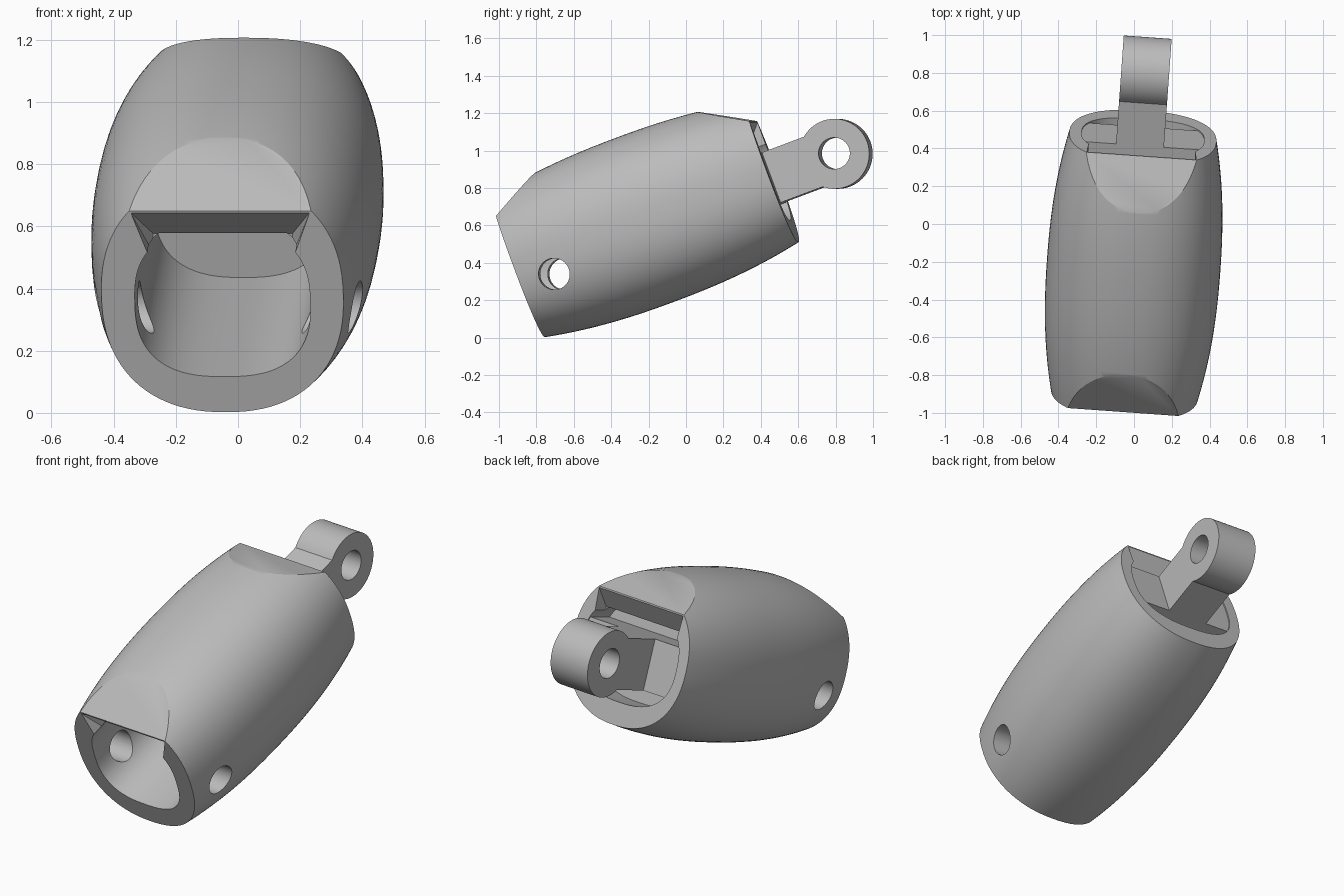
import bpy, bmesh, math
from mathutils import Matrix

old = bpy.data.objects.get("Cube")
if old:
    bpy.data.objects.remove(old, do_unlink=True)

grey = bpy.data.materials.new("light grey")
grey.use_nodes = True
grey.diffuse_color = (0.5, 0.5, 0.5, 1)
grey.node_tree.nodes["Principled BSDF"].inputs["Base Color"].default_value = (0.5, 0.5, 0.5, 1)

# Parts are built along y, then the whole model is pitched up and yawed
POSE = (Matrix.Translation((0.014, 0.003, 0)) @ Matrix.Rotation(math.radians(-4.1), 4, 'Z')
        @ Matrix.Rotation(math.radians(20.5), 4, 'X'))
FRONT, BACK, AXIS = -0.71, 0.74, 0.668
MID = (FRONT + BACK) / 2


def finish(name, bm):
    bmesh.ops.recalc_face_normals(bm, faces=bm.faces)
    mesh = bpy.data.meshes.new(name)
    bm.to_mesh(mesh)
    bm.free()
    mesh.materials.append(grey)
    obj = bpy.data.objects.new(name, mesh)
    bpy.context.collection.objects.link(obj)
    return obj


def loft(name, sections, power, count=96):
    """Skin superellipse rings given as (y, z centre, half width, half height)."""
    bm = bmesh.new()
    rings = []
    for y, z, a, b in sections:
        ring = []
        for i in range(count):
            t = math.tau * i / count
            c, s = math.cos(t), math.sin(t)
            ring.append(bm.verts.new((math.copysign(abs(c) ** (2 / power), c) * a, y,
                                      z + math.copysign(abs(s) ** (2 / power), s) * b)))
        rings.append(ring)
    for r, q in zip(rings, rings[1:]):
        for i in range(count):
            j = (i + 1) % count
            bm.faces.new((r[i], r[j], q[j], q[i]))
    bm.faces.new(rings[0])
    bm.faces.new(rings[-1])
    return finish(name, bm)


def hull(name, points):
    """Convex solid from (half width, y, z), mirrored in x."""
    bm = bmesh.new()
    for x, y, z in points:
        bm.verts.new((x, y, z))
        bm.verts.new((-x, y, z))
    out = bmesh.ops.convex_hull(bm, input=bm.verts)
    loose = [v for v in out["geom_interior"] if isinstance(v, bmesh.types.BMVert)]
    bmesh.ops.delete(bm, geom=loose, context='VERTS')
    bmesh.ops.dissolve_limit(bm, angle_limit=0.001, verts=bm.verts, edges=bm.edges)
    return finish(name, bm)


def prism(name, outline, half, x=0.0):
    """Extrude a (y, z) outline sideways."""
    bm = bmesh.new()
    face = bm.faces.new([bm.verts.new((x - half, y, z)) for y, z in outline])
    new = bmesh.ops.extrude_face_region(bm, geom=[face])["geom"]
    bmesh.ops.translate(bm, vec=(2 * half, 0, 0),
                        verts=[v for v in new if isinstance(v, bmesh.types.BMVert)])
    return finish(name, bm)


def arc(y, z, r, start, end, n):
    return [(y + r * math.cos(start + (end - start) * i / n),
             z + r * math.sin(start + (end - start) * i / n)) for i in range(n + 1)]


def combine(obj, tool, operation='DIFFERENCE'):
    tool.hide_render = True
    mod = obj.modifiers.new("combine", 'BOOLEAN')
    mod.operation, mod.solver, mod.object = operation, 'EXACT', tool
    bpy.context.view_layer.objects.active = obj
    bpy.ops.object.modifier_apply(modifier=mod.name)
    bpy.data.objects.remove(tool, do_unlink=True)


# Barrel-shaped body
sections = []
for i in range(33):
    y = FRONT + (BACK - FRONT) * i / 32
    drop = abs((y - MID) / (BACK - MID)) ** 2.3
    sections.append((y, AXIS, 0.46 - 0.07 * drop, 0.465 - 0.065 * drop))
body = loft("body", sections, 2.3)

# Sloped flats on the top at both ends
for name, end, side in (("front_flat", FRONT, -1), ("back_flat", BACK, 1)):
    combine(body, hull(name, [(0.6, end - side * 0.56, 1.28), (0.6, end + side * 0.1, 0.902),
                              (0.6, end + side * 0.1, 1.5), (0.6, end - side * 0.56, 1.5)]))

# Front socket with a flat roof, and shallow recess at the back
for name, y0, y1, z, a, b in (("socket", -0.9, 0.2, 0.645, 0.283, 0.255),
                              ("recess", 0.56, 0.9, 0.66, 0.325, 0.265)):
    tool = loft(name, [(y0, z, a, b), (y1, z, a, b)], 2.6)
    combine(tool, hull("roof", [(0.6, y, h) for y in (-1, 1) for h in (0.85, 1.2)]))
    combine(body, tool)

# Bevelled upper lips of both openings
for name, end, side, inner in (("front_lip", FRONT, -1, 0.225), ("back_lip", BACK, 1, 0.28)):
    y_in, y_out = end - side * 0.09, end + side * 0.005
    combine(body, hull(name, [(0.29, y_out, 0.957), (inner, y_in, 0.848),
                              (inner, y_in, 0.78), (inner, y_out, 0.78)]))

# Cross pin holes through the socket walls
combine(body, prism("pin_hole", arc(-0.518, 0.557, 0.084, 0, math.tau * 47 / 48, 47), 0.7))

# Hinge tongue with a round, drilled end
root = math.asin(0.143 / 0.187)
tongue = prism("hinge_tongue",
               [(0.52, 0.783), (0.52, 0.497)]
               + arc(1.094, 0.64, 0.187, root - math.pi, math.pi - root, 64),
               0.127, -0.012)
combine(tongue, prism("tongue_hole", arc(1.094, 0.643, 0.084, 0, math.tau * 47 / 48, 47), 0.5))

# Crossbar that carries the tongue inside the recess
crossbar = hull("crossbar", [(0.335, y, z) for y in (0.53, 0.733) for z in (0.497, 0.783)])
combine(tongue, crossbar, 'UNION')

for obj in (body, tongue):
    obj.data.transform(POSE)
    bpy.ops.object.select_all(action='DESELECT')
    obj.select_set(True)
    bpy.context.view_layer.objects.active = obj
    bpy.ops.object.shade_smooth_by_angle(angle=math.radians(25))
